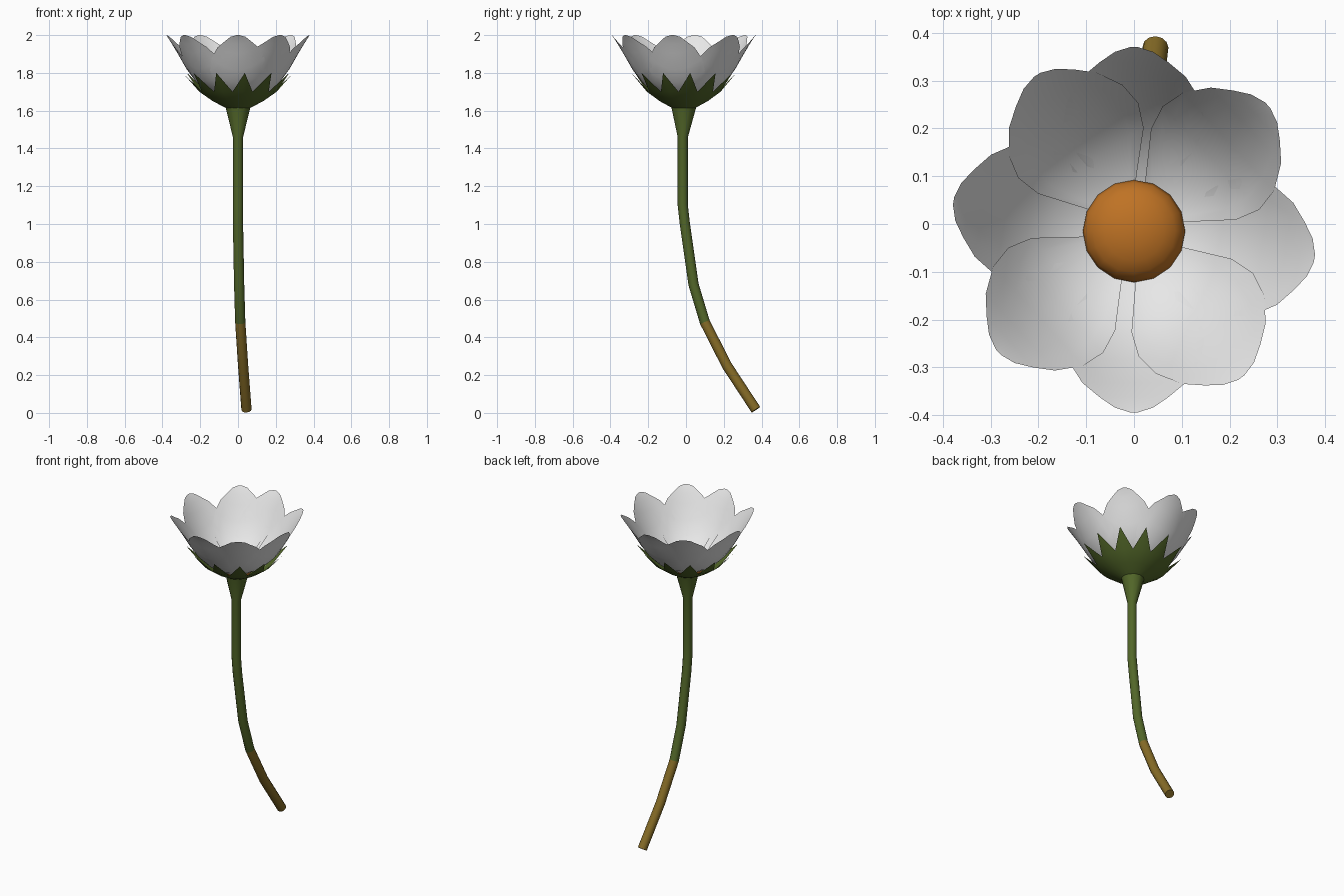
import bpy, math
from mathutils import Vector

if "Cube" in bpy.data.objects:
    bpy.data.objects.remove(bpy.data.objects["Cube"])

CY = -0.012  # flower axis offset in y


def material(name, rgb):
    m = bpy.data.materials.new(name)
    m.diffuse_color = (*rgb, 1)
    m.use_nodes = True
    m.node_tree.nodes["Principled BSDF"].inputs["Base Color"].default_value = m.diffuse_color
    return m


GREEN = material("leaf green", (0.085, 0.135, 0.022))
BROWN = material("dry stem brown", (0.24, 0.15, 0.020))
WHITE = material("petal white", (0.80, 0.80, 0.80))
ORANGE = material("centre orange", (0.52, 0.17, 0.018))


def make(name, verts, faces, mats, angle=50):
    me = bpy.data.meshes.new(name)
    me.from_pydata(verts, [], faces)
    for m in mats:
        me.materials.append(m)
    ob = bpy.data.objects.new(name, me)
    bpy.context.collection.objects.link(ob)
    bpy.ops.object.select_all(action='DESELECT')
    ob.select_set(True)
    bpy.context.view_layer.objects.active = ob
    bpy.ops.object.shade_smooth_by_angle(angle=math.radians(angle))
    return ob


def lerp_table(table, x):
    for (x0, y0), (x1, y1) in zip(table, table[1:]):
        if x <= x1:
            return y0 + (y1 - y0) * (x - x0) / (x1 - x0)
    return table[-1][1]


# Stem: tube along a bent path, flaring into the flower base
path = [(0.045, 0.37, 0.017), (0.027, 0.217, 0.25), (0.012, 0.10, 0.48),
        (0.006, 0.04, 0.68), (0, -0.006, 1.0), (0, -0.017, 1.1),
        (0, -0.017, 1.46), (0, CY, 1.62)]
radii = [0.027] * 7 + [0.066]
N = 12
pts = [Vector(p) for p in path]
verts, faces = [], []
for i, p in enumerate(pts):
    t = (pts[min(i + 1, len(pts) - 1)] - pts[max(i - 1, 0)]).normalized()
    a = (Vector((1, 0, 0)) - t * t.x).normalized()
    b = t.cross(a)
    for k in range(N):
        w = 2 * math.pi * k / N
        verts.append(p + (a * math.cos(w) + b * math.sin(w)) * radii[i])
for i in range(len(pts) - 1):
    for k in range(N):
        n = (k + 1) % N
        faces.append((i * N + k, i * N + n, (i + 1) * N + n, (i + 1) * N + k))
faces.append(tuple(reversed(range(N))))
stem = make("stem", verts, faces, [GREEN, BROWN])
for f in stem.data.polygons:
    f.material_index = 1 if f.center.z < 0.47 else 0

# Calyx: shallow cup with pointed sepals around its rim
TEETH = 12
M = TEETH * 2
rings = [(0.064, 1.615), (0.13, 1.65), (0.20, 1.70)]
verts, faces = [], []


def polar(r, z, ang):
    return (r * 1.03 * math.cos(ang), CY + r * 0.98 * math.sin(ang), z)


for r, z in rings:
    for k in range(M):
        verts.append(polar(r, z, math.radians(-83) + 2 * math.pi * k / M))
for i in range(2):
    for k in range(M):
        n = (k + 1) % M
        faces.append((i * M + k, i * M + n, (i + 1) * M + n, (i + 1) * M + k))
for k in range(0, M, 2):
    ang = math.radians(-83) + 2 * math.pi * k / M
    tip = len(verts)
    verts.append(polar(0.286, 1.80, ang))
    mid = 2 * M + k
    faces += [(2 * M + (k - 1) % M, mid, tip), (mid, 2 * M + (k + 1) % M, tip)]
make("sepals", verts, faces, [GREEN], 40)

# Petals: eight broad overlapping blades following a bowl
bowl = [(0.0, 1.635), (0.06, 1.645), (0.13, 1.668), (0.19, 1.715),
        (0.25, 1.778), (0.30, 1.865), (0.34, 1.935), (0.382, 2.0)]
outline = [(0.04, 0.02), (0.10, 0.07), (0.17, 0.13), (0.22, 0.148), (0.27, 0.14),
           (0.32, 0.108), (0.35, 0.072), (0.372, 0.04), (0.382, 0.008)]
C = 8
for j, deg in enumerate((90, 43, -9, -54, -90, -138, 171, 122)):
    ang = math.radians(deg)
    d, t = (math.cos(ang), math.sin(ang)), (-math.sin(ang), math.cos(ang))
    verts, faces = [], []
    for i, (r, w) in enumerate(outline):
        for c in range(C + 1):
            s = w * (2 * c / C - 1)
            z = lerp_table(bowl, math.hypot(r, s))
            z += (0.012 * (j % 2) + 0.6 * s * s) * (1 - r / 0.382) + 0.003
            verts.append((d[0] * r + t[0] * s, CY + d[1] * r + t[1] * s, min(z, 2.0)))
    for i in range(len(outline) - 1):
        for c in range(C):
            a = i * (C + 1) + c
            faces.append((a, a + C + 1, a + C + 2, a + 1))
    make(f"petal_{j + 1}", verts, faces, [WHITE], 60)

# Flower centre: flattened dome
bpy.ops.mesh.primitive_uv_sphere_add(segments=16, ring_count=10, radius=1,
                                     location=(0, -0.015, 1.675))
centre = bpy.context.object
centre.name = "flower_centre"
centre.scale = (0.107, 0.107, 0.06)
bpy.ops.object.transform_apply(location=False, rotation=False, scale=True)
centre.data.materials.append(ORANGE)
bpy.ops.object.shade_smooth_by_angle(angle=math.radians(50))
